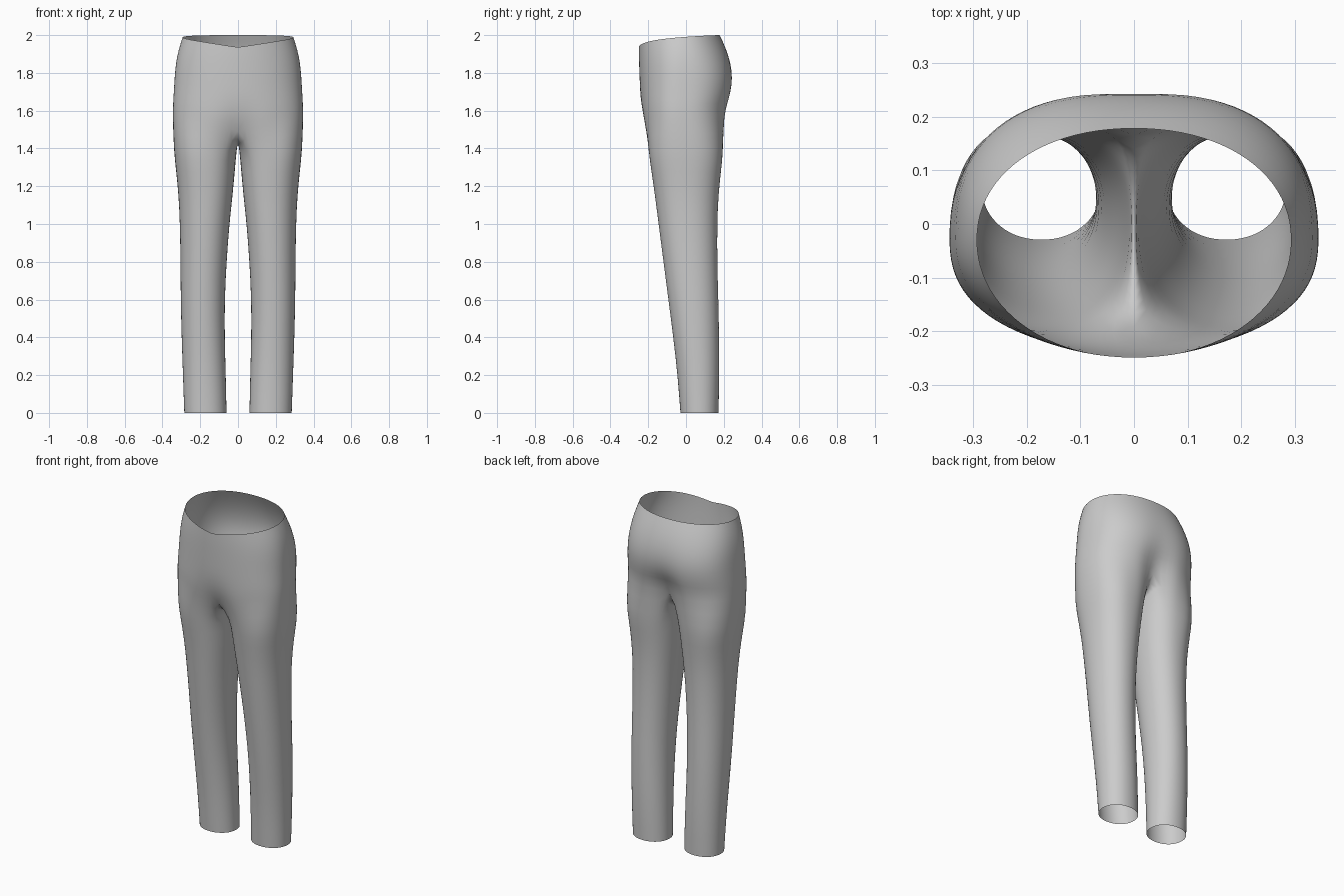
import bpy, bmesh
from math import sin, cos, pi, exp, radians

if "Cube" in bpy.data.objects:
    bpy.data.objects.remove(bpy.data.objects["Cube"])

OUT, INN = 22, 8      # segments around the outside and along the inseam


def spow(v, e):
    return (abs(v) ** e) * (1 if v >= 0 else -1)


# Leg cross-sections: z, inner x, outer x, front y, back y, squareness
LEG = [
    (0.00, .060, .285, -.030, .172, .95),
    (0.20, .064, .292, -.045, .178, .95),
    (0.40, .070, .299, -.068, .176, .95),
    (0.60, .070, .304, -.094, .172, .95),
    (0.80, .060, .305, -.120, .166, .95),
    (1.00, .045, .308, -.146, .166, .93),
    (1.15, .028, .315, -.165, .172, .91),
    (1.28, .016, .328, -.184, .186, .88),
    (1.39, .007, .341, -.200, .199, .84),
]
# Hip cross-sections: front z, back z, outer x, front y, back y,
# squareness front, squareness back, front crease, back crease
HIP = [
    (1.51, 1.58, .346, -.228, .216, .84, .80, .030, .055),
    (1.58, 1.64, .345, -.236, .232, .86, .80, .010, .030),
    (1.66, 1.70, .341, -.241, .245, .90, .80, .000, .012),
    (1.74, 1.77, .337, -.245, .250, .94, .80, .000, .004),
    (1.82, 1.85, .331, -.248, .238, .96, .84, .000, .000),
    (1.885, 1.93, .316, -.250, .212, .97, .90, .000, .000),
    (1.935, 2.00, .294, -.250, .179, .97, .94, .000, .000),
]


def leg_ring(z, xi, xo, yf, yb, e):
    cx, cy, rx, ry = (xi + xo) / 2, (yf + yb) / 2, (xo - xi) / 2, (yb - yf) / 2
    angles = [-130 + 260 * i / OUT for i in range(OUT)]
    angles += [130 + 100 * i / INN for i in range(INN)]
    return [(cx + rx * spow(cos(radians(a)), e),
             cy + ry * spow(sin(radians(a)), e), z) for a in angles]


def hip_ring(zf, zb, xo, yf, yb, ef, eb, crf, crb):
    pts = []
    for i in range(OUT + 1):
        t = i / OUT
        a = -pi / 2 + pi * t
        e = ef if a < 0 else eb
        x = 0 if i in (0, OUT) else xo * cos(a) ** e
        cy = -.03
        y = cy + (yb - cy if a > 0 else cy - yf) * spow(sin(a), e)
        y += (crf if a < 0 else -crb) * exp(-(x / .075) ** 2)
        pts.append((x, y, zf + (zb - zf) * (1 - (1 - t) ** 2.5)))
    return pts


bm = bmesh.new()
legs = [[bm.verts.new(p) for p in leg_ring(*r)] for r in LEG]
hips = [[bm.verts.new(p) for p in hip_ring(*r)] for r in HIP]

# Crotch seam hanging between the centre back and the centre front
front, back = hips[0][0].co, hips[0][-1].co
seam = []
for i in range(1, INN):
    t = i / INN
    z = back.z + (front.z - back.z) * t - .11 * sin(pi * t) ** .8
    seam.append(bm.verts.new((0, back.y + (front.y - back.y) * t, z)))

# Skin the leg, then the hip half
closed = legs + [hips[0] + seam]
for a, b in zip(closed, closed[1:]):
    n = len(a)
    for i in range(n):
        j = (i + 1) % n
        bm.faces.new((a[i], a[j], b[j], b[i]))
for a, b in zip(hips, hips[1:]):
    for i in range(OUT):
        bm.faces.new((a[i], a[i + 1], b[i + 1], b[i]))
bmesh.ops.recalc_face_normals(bm, faces=bm.faces)

mesh = bpy.data.meshes.new("trousers")
bm.to_mesh(mesh)
bm.free()
mesh.shade_smooth()
trousers = bpy.data.objects.new("trousers", mesh)
bpy.context.collection.objects.link(trousers)

# Second leg by mirroring, then smooth the cloth
mirror = trousers.modifiers.new("mirror", 'MIRROR')
mirror.use_clip = True
mirror.merge_threshold = 0.0005
smooth = trousers.modifiers.new("smooth", 'SUBSURF')
smooth.levels = smooth.render_levels = 1
